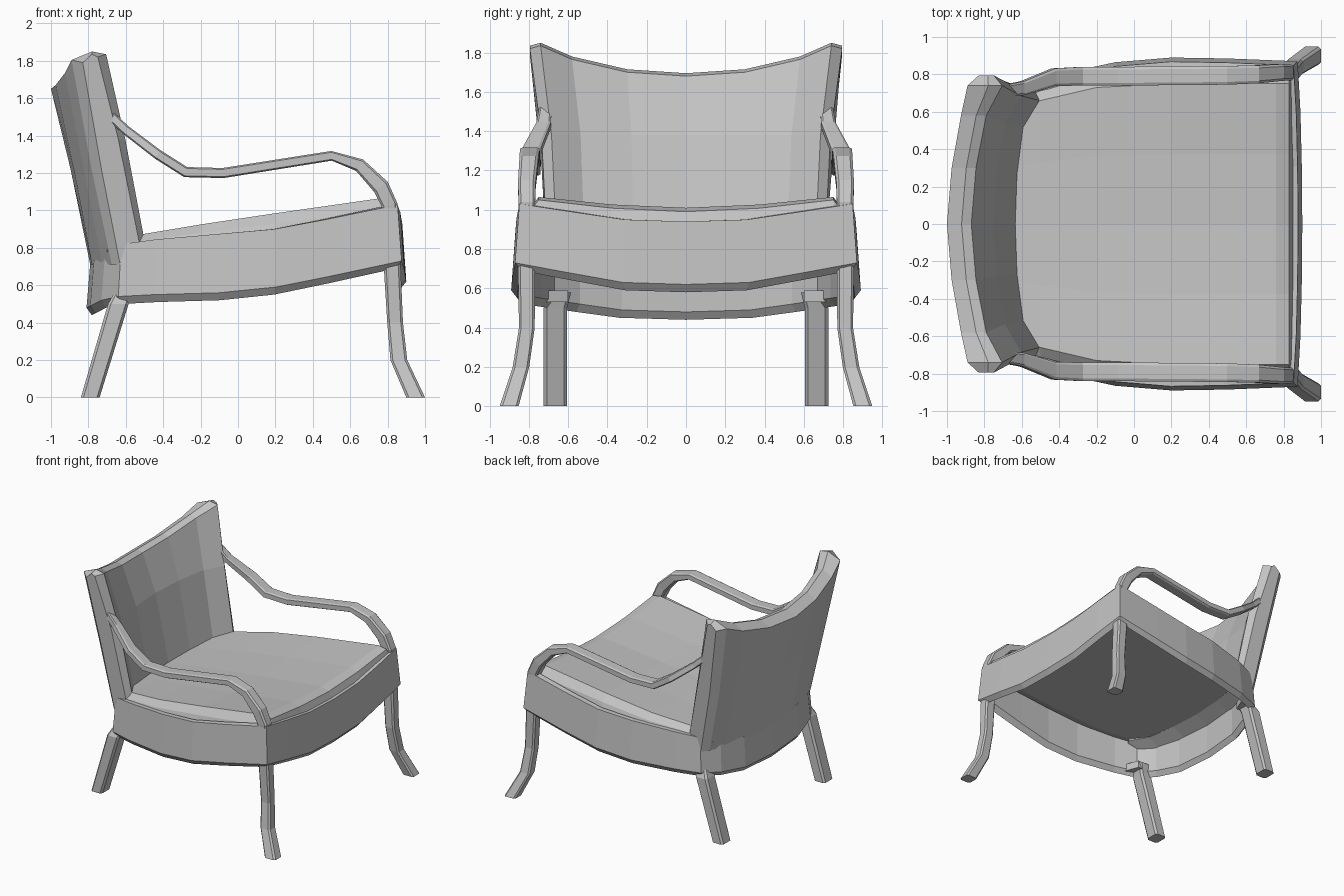
import bpy
import bmesh
from mathutils import Vector

cube = bpy.data.objects.get("Cube")
if cube:
    bpy.data.objects.remove(cube)

grey = bpy.data.materials.new("light grey")
grey.use_nodes = True
colour = (0.55, 0.55, 0.55, 1)
grey.diffuse_color = colour
grey.node_tree.nodes["Principled BSDF"].inputs["Base Color"].default_value = colour


def loft(name, sections, ring=False):
    """Skin matching cross-sections; cap the ends unless they join in a ring."""
    bm = bmesh.new()
    loops = [[bm.verts.new(p) for p in s] for s in sections]
    pairs = list(zip(loops, loops[1:]))
    if ring:
        pairs.append((loops[-1], loops[0]))
    else:
        bm.faces.new(loops[0])
        bm.faces.new(loops[-1])
    for a, b in pairs:
        for i in range(len(a)):
            j = (i + 1) % len(a)
            bm.faces.new((a[i], a[j], b[j], b[i]))
    bmesh.ops.recalc_face_normals(bm, faces=bm.faces)
    mesh = bpy.data.meshes.new(name)
    bm.to_mesh(mesh)
    bm.free()
    mesh.materials.append(grey)
    obj = bpy.data.objects.new(name, mesh)
    bpy.context.scene.collection.objects.link(obj)
    return obj


def chamfered(centre, u, v, cut=0.72):
    """Eight-sided section spanned by the half-extent vectors u and v."""
    corners = ((1, cut), (cut, 1), (-cut, 1), (-1, cut),
               (-1, -cut), (-cut, -1), (cut, -1), (1, -cut))
    return [Vector(centre) + u * a + v * b for a, b in corners]


def flip(p, side):
    return Vector((p[0], p[1] * side, p[2]))


# Apron: bowed rail all the way round, flaring slightly downwards (x, y, bottom, top)
apron = [(0.90, 0, 0.58, 0.94), (0.897, 0.32, 0.59, 0.95), (0.89, 0.6, 0.64, 0.99),
         (0.875, 0.87, 0.69, 1.03), (0.5, 0.885, 0.61, 0.955), (0.2, 0.89, 0.55, 0.9),
         (-0.1, 0.865, 0.52, 0.875), (-0.45, 0.79, 0.51, 0.845), (-0.64, 0.72, 0.5, 0.82),
         (-0.73, 0.58, 0.48, 0.76), (-0.79, 0.35, 0.45, 0.73), (-0.81, 0, 0.44, 0.72)]
outline = apron + [(x, -y, b, t) for x, y, b, t in reversed(apron[1:-1])]
TOP, LIP, INNER = 0.975, 0.965, 0.93
loft("apron", [[(x * LIP, y * LIP, b), (x, y, b + 0.04), (x * TOP, y * TOP, t),
                (x * INNER, y * INNER, t), (x * INNER, y * INNER, b + 0.04)]
               for x, y, b, t in outline], ring=True)

# Seat cushion: thin sagging pad (x, half width, edge height, sag, thickness)
seat = []
for x, w, top, sag, thick in ((-0.7, 0.58, 0.84, 0.01, 0.07), (-0.5, 0.66, 0.875, 0.02, 0.08),
                              (-0.2, 0.73, 0.925, 0.03, 0.1), (0.2, 0.75, 0.985, 0.035, 0.12),
                              (0.76, 0.75, 1.065, 0.055, 0.15), (0.83, 0.75, 1.05, 0.06, 0.14),
                              (0.855, 0.76, 0.97, 0.04, 0.08)):
    half = [(0, top - sag), (w * 0.5, top - sag * 0.7), (w, top),
            (w + 0.05, top - thick * 0.45), (w + 0.065, top - thick * 0.85), (w, top - thick)]
    seat.append([(x, y, z) for y, z in half] + [(x, -y, z) for y, z in reversed(half[1:])])
loft("seat_cushion", seat)

# Curved back: columns across the width
# (y, rear x at foot, front x at foot, rear x at top, front x at top, height)
back = [(0, -0.79, -0.635, -1.0, -0.87, 1.695),
        (0.3, -0.78, -0.625, -0.975, -0.845, 1.715),
        (0.58, -0.725, -0.59, -0.925, -0.79, 1.78),
        (0.74, -0.675, -0.5, -0.89, -0.705, 1.85),
        (0.795, -0.63, -0.53, -0.83, -0.75, 1.835)]
columns = []
for y, rear, front, rear_top, front_top, top in [(-r[0], *r[1:]) for r in back[:0:-1]] + back:
    low, mid = y * 0.89, y * 0.925
    columns.append([(rear, low, 0.71), (rear * 0.5 + rear_top * 0.5, mid, 1.22),
                    (rear_top, y, top - 0.045),
                    (rear_top * 0.4 + front_top * 0.6, y, top),
                    (front_top, y, top - 0.015),
                    (front * 0.5 + front_top * 0.5, mid, 1.38),
                    (front, low, 0.84), (front, low, 0.78)])
loft("backrest", columns)

# Arm path (x, y, z, half width, half thickness)
arm = [(-0.68, 0.715, 1.505, 0.032, 0.024), (-0.6, 0.725, 1.43, 0.037, 0.025),
       (-0.43, 0.785, 1.3, 0.047, 0.027), (-0.28, 0.79, 1.205, 0.05, 0.028),
       (-0.08, 0.79, 1.2, 0.05, 0.027), (0.5, 0.795, 1.292, 0.05, 0.026),
       (0.65, 0.8, 1.242, 0.048, 0.036), (0.765, 0.81, 1.125, 0.045, 0.045),
       (0.81, 0.81, 1.03, 0.042, 0.043), (0.81, 0.805, 0.9, 0.038, 0.036)]

# Leg paths (x, y, z, half depth, half width)
front_leg = [(0.81, 0.805, 1.02, 0.038, 0.038), (0.825, 0.812, 0.69, 0.045, 0.043),
             (0.84, 0.81, 0.4, 0.042, 0.04), (0.86, 0.84, 0.2, 0.045, 0.042),
             (0.95, 0.9, 0, 0.05, 0.048)]
rear_leg = [(-0.605, 0.635, 0.58, 0.045, 0.05), (-0.64, 0.665, 0.5, 0.055, 0.06),
            (-0.79, 0.665, 0, 0.05, 0.06)]

for side, label in ((1, "left"), (-1, "right")):
    sections = []
    for i, (x, y, z, w, t) in enumerate(arm):
        before, after = arm[max(i - 1, 0)], arm[min(i + 1, len(arm) - 1)]
        normal = Vector((before[2] - after[2], 0, after[0] - before[0])).normalized()
        sections.append(chamfered(flip((x, y, z), side), Vector((0, w, 0)), normal * t))
    loft("arm_" + label, sections)

    for name, path in (("front_leg_", front_leg), ("rear_leg_", rear_leg)):
        loft(name + label, [chamfered(flip(p, side), Vector((p[3], 0, 0)),
                                      Vector((0, p[4], 0))) for p in path])

    # Corner block bracing the rear leg inside the apron
    loft("corner_block_" + label,
         [[flip((x, y, z), side) for x, y in ((-0.68, 0.6), (-0.62, 0.66), (-0.5, 0.73), (-0.55, 0.6))]
          for z in (0.53, 0.59)])
